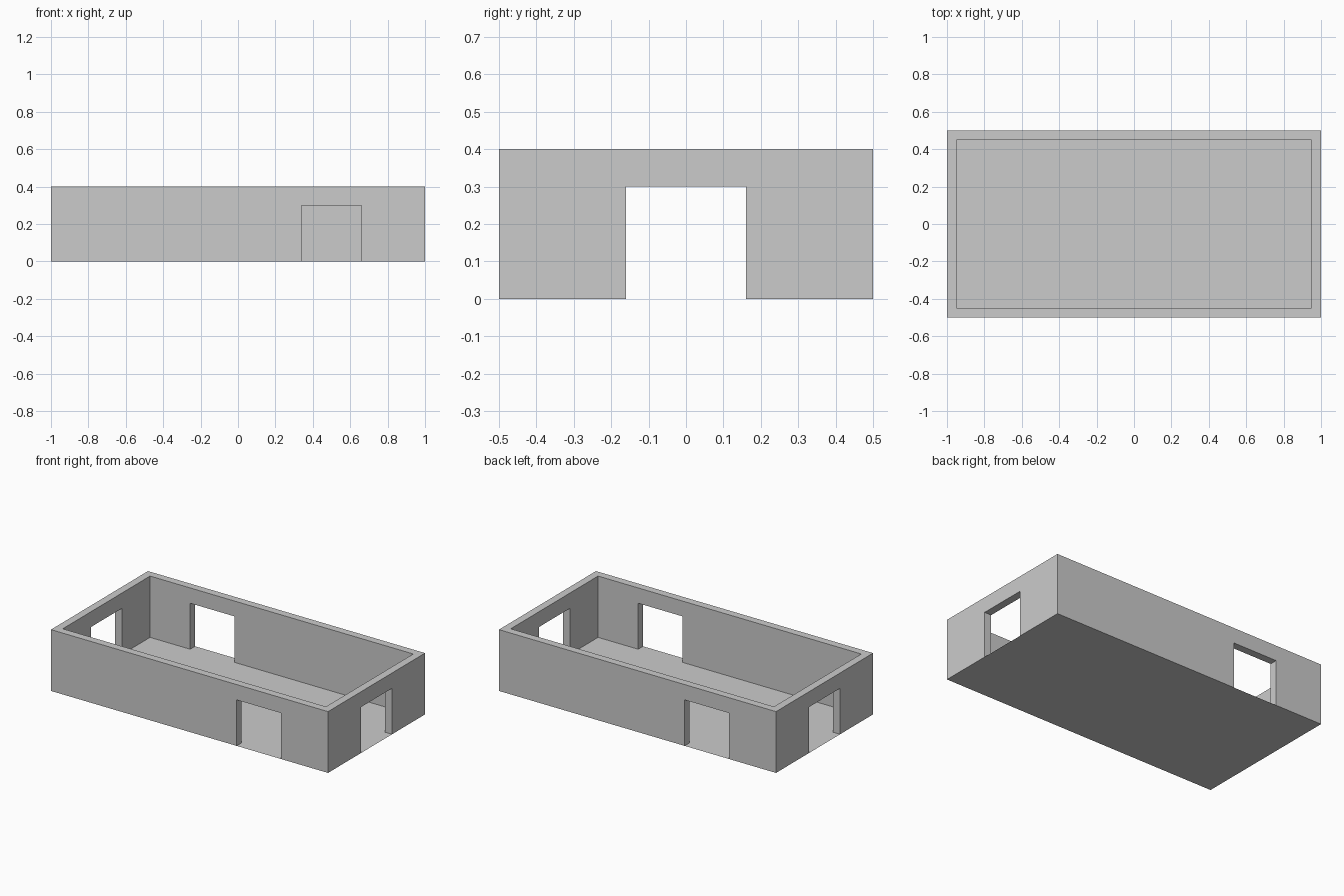
import bpy, bmesh

if "Cube" in bpy.data.objects:
    bpy.data.objects.remove(bpy.data.objects["Cube"])

HX, HY, H, T = 1.0, 0.5, 0.4, 0.05      # half footprint, wall height, wall thickness
DOOR_W, DOOR_H = 0.32, 0.30


def finish(name, bm):
    me = bpy.data.meshes.new(name)
    bm.to_mesh(me)
    bm.free()
    ob = bpy.data.objects.new(name, me)
    bpy.context.collection.objects.link(ob)
    return ob


def rect(bm, hx, hy):
    vs = [bm.verts.new((x, y, 0)) for x, y in ((-hx, -hy), (hx, -hy), (hx, hy), (-hx, hy))]
    return [bm.edges.new((vs[i], vs[(i + 1) % 4])) for i in range(4)]


# Walls: rectangular ring pulled up to full height
bm = bmesh.new()
edges = rect(bm, HX, HY) + rect(bm, HX - T, HY - T)
ring = bmesh.ops.bridge_loops(bm, edges=edges)["faces"]
ext = bmesh.ops.extrude_face_region(bm, geom=ring, use_keep_orig=True)["geom"]
bmesh.ops.translate(bm, vec=(0, 0, H), verts=[g for g in ext if isinstance(g, bmesh.types.BMVert)])
bmesh.ops.recalc_face_normals(bm, faces=bm.faces)
walls = finish("walls", bm)

# Doorways: front right, back left, and one centred in each end wall
d = 4 * T
doors = (
    ("front_doorway", 0.5, -HY + T / 2, DOOR_W, d),
    ("back_doorway", -0.5, HY - T / 2, DOOR_W, d),
    ("right_doorway", HX - T / 2, 0, d, DOOR_W),
    ("left_doorway", -HX + T / 2, 0, d, DOOR_W),
)
for name, x, y, w, depth in doors:
    bm = bmesh.new()
    bmesh.ops.create_cube(bm, size=1)
    bmesh.ops.scale(bm, vec=(w, depth, 2 * DOOR_H), verts=bm.verts)
    bmesh.ops.translate(bm, vec=(x, y, 0), verts=bm.verts)
    cutter = finish(name + "_cutter", bm)
    cutter.hide_render = True
    cutter.hide_set(True)
    mod = walls.modifiers.new(name, "BOOLEAN")
    mod.operation = "DIFFERENCE"
    mod.solver = "EXACT"
    mod.object = cutter

# Floor: thin sheet across the whole footprint
bm = bmesh.new()
bmesh.ops.contextual_create(bm, geom=rect(bm, HX, HY))
bmesh.ops.recalc_face_normals(bm, faces=bm.faces)
floor = finish("floor", bm)
